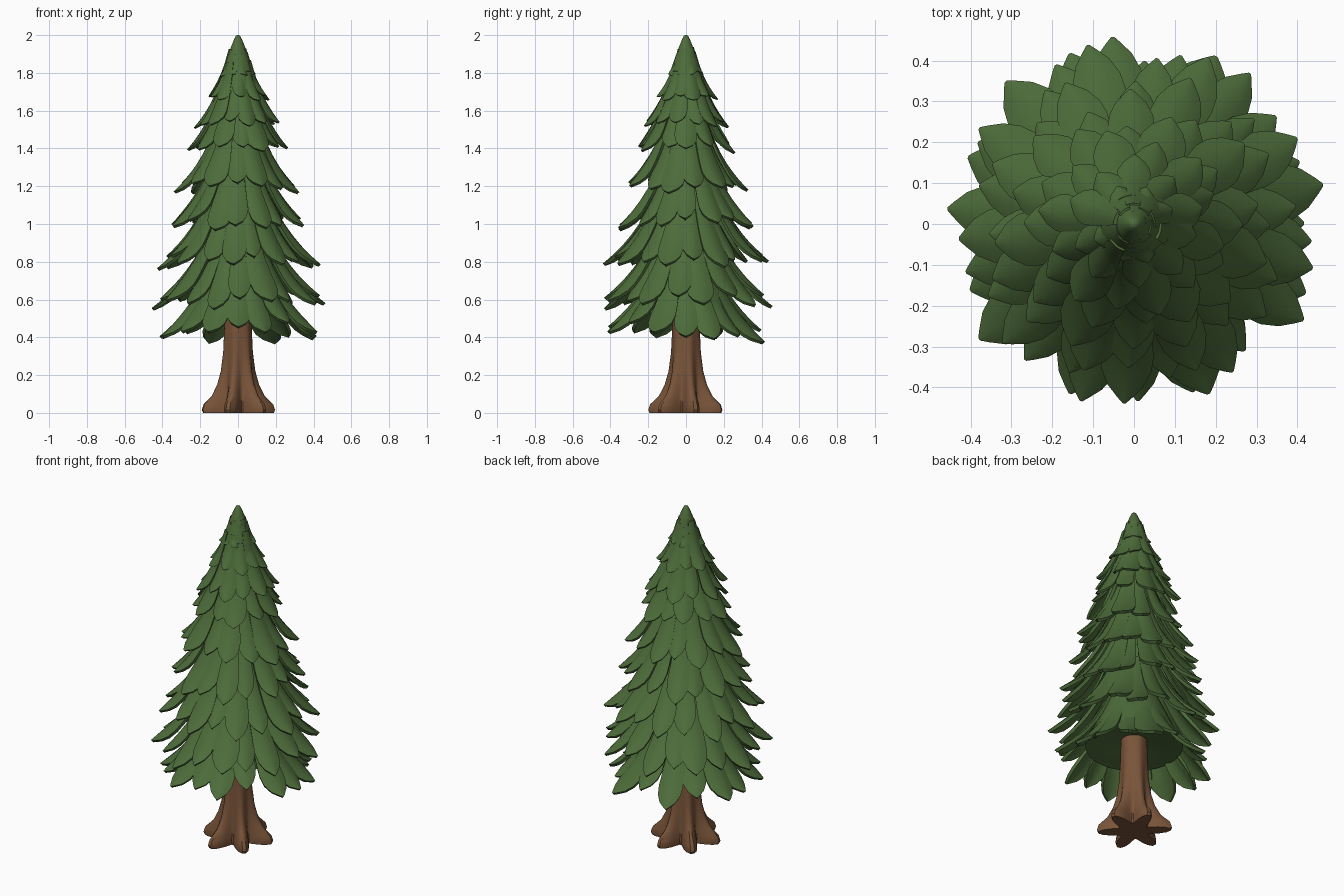
import bpy, bmesh, math, random
from mathutils import Vector

random.seed(7)
cube = bpy.data.objects.get("Cube")
if cube:
    bpy.data.objects.remove(cube, do_unlink=True)


def material(name, color):
    m = bpy.data.materials.new(name)
    m.use_nodes = True
    m.diffuse_color = color
    m.node_tree.nodes["Principled BSDF"].inputs["Base Color"].default_value = color
    return m


green = material("pine green", (0.075, 0.15, 0.043, 1))
brown = material("bark brown", (0.19, 0.088, 0.041, 1))


def finish(name, bm, mat, thickness=0, angle=40):
    """Turn a bmesh into a shaded object, with optional thickness."""
    mesh = bpy.data.meshes.new(name)
    bm.to_mesh(mesh)
    bm.free()
    mesh.materials.append(mat)
    obj = bpy.data.objects.new(name, mesh)
    bpy.context.collection.objects.link(obj)
    bpy.ops.object.select_all(action='DESELECT')
    obj.select_set(True)
    bpy.context.view_layer.objects.active = obj
    if thickness:
        mod = obj.modifiers.new("thickness", 'SOLIDIFY')
        mod.thickness = thickness
        mod.offset = -1
        bpy.ops.object.modifier_apply(modifier=mod.name)
    bpy.ops.object.shade_smooth_by_angle(angle=math.radians(angle))
    return obj


def polar(r, a, z):
    return Vector((r * math.cos(a), r * math.sin(a), z))


def lathe(name, rows, mat, steps, radius=lambda r, i, a: r):
    """Closed rings joined into a skin; radius may vary with the angle."""
    bm = bmesh.new()
    rings = []
    for i, (r, z) in enumerate(rows):
        angles = [k * math.tau / steps for k in range(steps)]
        rings.append([bm.verts.new(polar(radius(r, i, a), a, z)) for a in angles])
    for low, high in zip(rings, rings[1:]):
        for k in range(steps):
            n = (k + 1) % steps
            bm.faces.new((low[k], low[n], high[n], high[k]))
    bm.faces.new(rings[0][::-1])
    bm.faces.new(rings[-1])
    return finish(name, bm, mat)


# Trunk with six spreading roots
flare = [0.115, 0.12, 0.112, 0.065, 0.036, 0.018, 0.008, 0.003, 0]
trunk_rows = [(0.085, 0), (0.087, 0.015), (0.085, 0.045), (0.083, 0.09), (0.08, 0.15),
              (0.077, 0.22), (0.073, 0.32), (0.071, 0.45), (0.07, 0.65)]
root_size = [random.uniform(0.92, 1.08) for _ in range(6)]


def root_radius(r, i, a):
    turn = (a - math.radians(15)) / math.tau * 6
    lobe = (0.5 + 0.5 * math.cos(turn * math.tau)) ** 1.1
    return r + flare[i] * lobe * root_size[round(turn) % 6]


lathe("trunk", trunk_rows, brown, 60, root_radius)

# Frond outline: (position along the frond, share of full width)
outline = [(0, 1), (0.25, 1), (0.45, 1), (0.6, 1), (0.72, 0.97),
           (0.82, 0.82), (0.91, 0.52), (0.97, 0.2), (1, 0.04)]
across = (-1, -0.5, 0, 0.5, 1)


def add_frond(bm, angle, half, reach, tip_z, height, lift):
    """One arched, pointed frond that flares outward to its tip."""
    start = Vector((0.28 * reach, tip_z + height))
    bend = Vector((0.51 * reach, tip_z + 0.37 * height))
    tip = Vector((reach, tip_z))
    skew = random.uniform(-0.012, 0.012)
    lean = random.uniform(-0.12, 0.12) * half
    grid = []
    for t, share in outline:
        p = start * (1 - t) ** 2 + bend * (2 * t * (1 - t)) + tip * t ** 2
        row = []
        for v in across:
            a = angle + half * share * v + lean * t
            drop = (0.022 * v * v + skew * v) * t * share
            row.append(bm.verts.new(polar(p.x + lift - 0.3 * drop, a, p.y + lift - drop)))
        grid.append(row)
    for near, far in zip(grid, grid[1:]):
        for k in range(len(across) - 1):
            bm.faces.new((near[k], far[k], far[k + 1], near[k + 1]))


# Branch tiers: reach, tip height, rise, number of fronds
tiers = [(0.435, 0.39, 0.44, 16), (0.455, 0.57, 0.45, 18), (0.43, 0.78, 0.45, 18),
         (0.37, 0.985, 0.42, 16), (0.325, 1.18, 0.40, 14), (0.262, 1.39, 0.38, 12),
         (0.225, 1.52, 0.33, 12), (0.165, 1.66, 0.25, 10), (0.1, 1.785, 0.16, 8)]
for index, (reach, tip_z, height, count) in enumerate(tiers):
    bm = bmesh.new()
    phase = random.uniform(0, math.tau)
    size = min(1, reach / 0.35)
    for k in range(count):
        angle = phase + (k + random.uniform(-0.15, 0.15)) * math.tau / count
        short = k % 2
        r = reach * (random.uniform(0.97, 1.03) - 0.07 * short)
        z = tip_z + size * (random.uniform(-0.025, 0.025) + 0.035 * short)
        # The lowest tier is raised at the front
        if index == 0:
            z += 0.05 * max(0, -math.sin(angle - 0.3)) ** 3
        half = math.pi / count * random.uniform(1.08, 1.3)
        add_frond(bm, angle, half, r, z, height, 0.010 * size * (1 - short))
    finish(f"branch_tier_{index + 1}", bm, green, 0.018 * size)

# Pointed crown
lathe("crown", [(0.07, 1.79), (0.082, 1.81), (0.062, 1.87), (0.04, 1.93),
                (0.022, 1.975), (0.012, 1.995), (0.004, 2.0)], green, 20)

# Foliage closing the space around the trunk under the lowest tier
lathe("inner_foliage", [(0.05, 0.57), (0.15, 0.545), (0.265, 0.53),
                        (0.2, 0.68), (0.1, 0.9)], green, 32)
